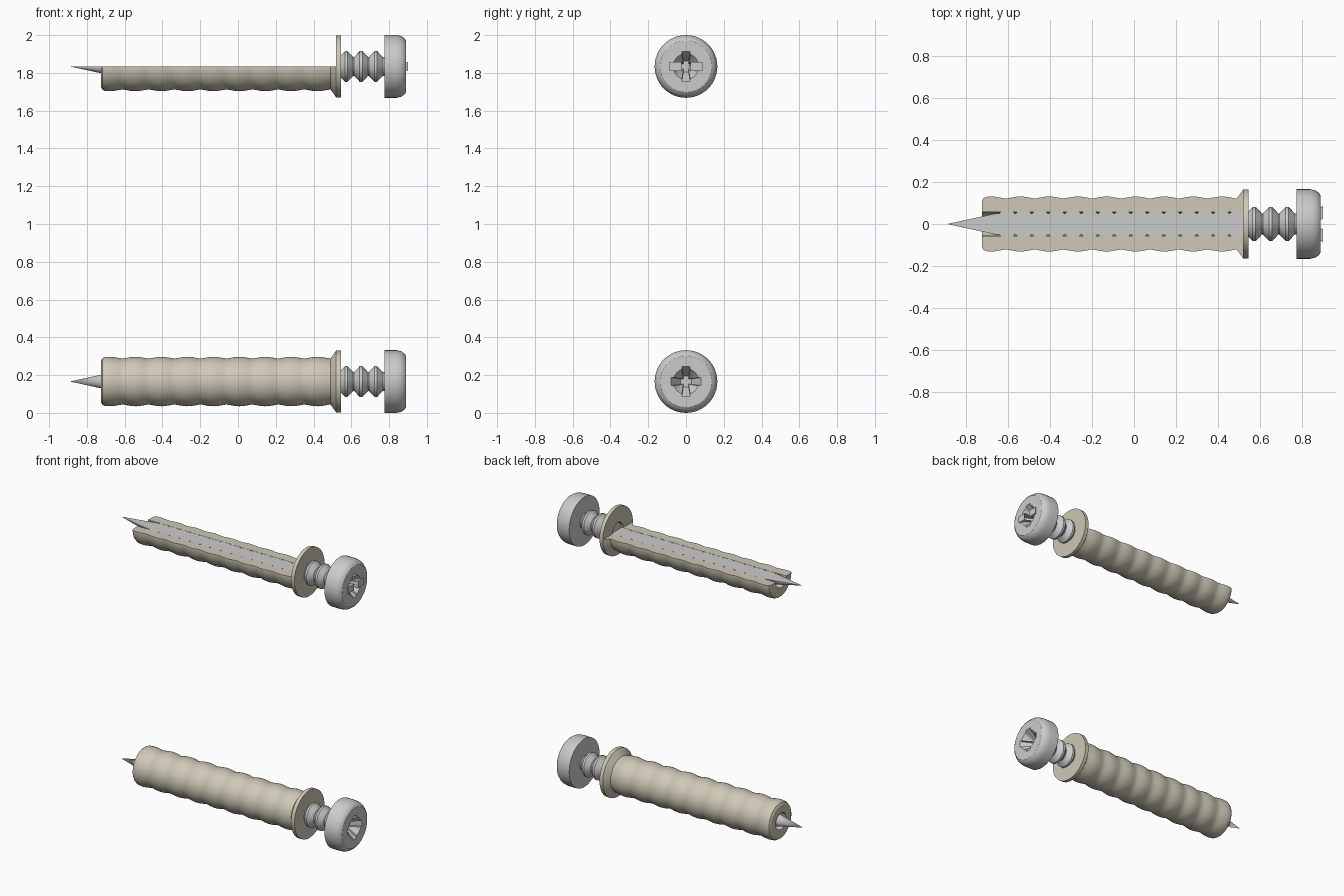
import bpy, bmesh, math
from mathutils import Matrix

if "Cube" in bpy.data.objects:
    bpy.data.objects.remove(bpy.data.objects["Cube"])

SEG = 48
R = 0.166            # head and collar radius
LOW, HIGH = R, 2 - R  # heights of the two screw axes

beige = bpy.data.materials.new("plug_plastic")
beige.diffuse_color = (0.62, 0.58, 0.47, 1)
beige.use_nodes = True
beige.node_tree.nodes["Principled BSDF"].inputs["Base Color"].default_value = beige.diffuse_color


def add_mesh(name, bm):
    bmesh.ops.recalc_face_normals(bm, faces=bm.faces)
    me = bpy.data.meshes.new(name)
    bm.to_mesh(me)
    bm.free()
    ob = bpy.data.objects.new(name, me)
    bpy.context.collection.objects.link(ob)
    return ob


def lathe(name, prof, z, closed=False):
    """Revolve an (x, radius) profile about the x axis at height z."""
    bm = bmesh.new()
    vs = [bm.verts.new((x, 0, r)) for x, r in prof]
    pairs = list(zip(vs, vs[1:])) + ([(vs[-1], vs[0])] if closed else [])
    edges = [bm.edges.new(p) for p in pairs]
    bmesh.ops.spin(bm, geom=vs + edges, cent=(0, 0, 0), axis=(1, 0, 0),
                   angle=2 * math.pi, steps=SEG, use_merge=True)
    bmesh.ops.remove_doubles(bm, verts=bm.verts, dist=1e-5)
    bmesh.ops.translate(bm, verts=bm.verts, vec=(0, 0, z))
    return add_mesh(name, bm)


def subtract(ob, cutter):
    mod = ob.modifiers.new("cut", 'BOOLEAN')
    mod.operation = 'DIFFERENCE'
    mod.solver = 'EXACT'
    mod.object = cutter
    bpy.context.view_layer.objects.active = ob
    bpy.ops.object.modifier_apply(modifier=mod.name)
    bpy.data.objects.remove(cutter)


def box_cutter(x0, x1, z0, z1):
    bm = bmesh.new()
    bmesh.ops.create_cube(bm, size=1, matrix=Matrix.Translation(((x0 + x1) / 2, 0, (z0 + z1) / 2))
                          @ Matrix.Diagonal((x1 - x0, 1, z1 - z0, 1)))
    return add_mesh("cutter", bm)


def arm_cutter(z, turn):
    """Tapered slot of the cross recess, opening towards +x."""
    bm = bmesh.new()
    bmesh.ops.create_cube(bm, size=1)
    for v in bm.verts:
        outer = v.co.x > 0
        long, wide = (0.087, 0.023) if outer else (0.03, 0.014)
        v.co = (0.90 if outer else 0.82,
                math.copysign(long, v.co.y), math.copysign(wide, v.co.z))
    bmesh.ops.transform(bm, verts=bm.verts, matrix=Matrix.Translation((0, 0, z))
                        @ Matrix.Rotation(turn, 4, 'X'))
    return add_mesh("cutter", bm)


def smooth(ob):
    bpy.ops.object.select_all(action='DESELECT')
    ob.select_set(True)
    bpy.context.view_layer.objects.active = ob
    bpy.ops.object.shade_smooth_by_angle(angle=math.radians(25))


# Threaded shank: pointed tip, then repeated ridges up to the head
shank_prof = [(-0.89, 0), (-0.66, 0.05)]
pitch, first = 0.0785, 0.73 - 17 * 0.0785
for i in range(18):
    c = first + i * pitch
    shank_prof += [(c - 0.037, 0.05), (c - 0.007, 0.081), (c + 0.007, 0.081), (c + 0.037, 0.05)]
shank_prof += [(0.80, 0.05), (0.80, 0)]

# Head with a rounded rim
head_prof = [(0.775, 0), (0.775, R), (0.84, R), (0.865, 0.16), (0.882, 0.148), (0.89, 0.136), (0.89, 0)]

# Ribbed sleeve with collar, hollow along the axis
plug_prof = [(-0.725, 0.057), (-0.725, 0.108), (-0.718, 0.122)]
n = 72
for i in range(n + 1):
    x = -0.705 + i * 1.195 / n
    plug_prof.append((x, 0.1215 + 0.0095 * abs(math.cos(math.pi * (x + 0.68) / 0.1375)) ** 1.3))
plug_prof += [(0.52, R - 0.002), (0.545, R - 0.002), (0.545, 0.057)]

for label, z in (("whole", LOW), ("cutaway", HIGH)):
    shank = lathe("screw_shank_" + label, shank_prof, z)
    head = lathe("screw_head_" + label, head_prof, z)
    plug = lathe("wall_plug_" + label, plug_prof, z, closed=True)
    plug.data.materials.append(beige)

    # Cross recess in the head
    subtract(head, lathe("cutter", [(0.82, 0), (0.82, 0.018), (0.90, 0.075), (0.90, 0)], z))
    for turn in (0, math.pi / 2):
        subtract(head, arm_cutter(z, turn))

    # Upper model is sliced open along its axis, leaving the collar disc whole
    if label == "cutaway":
        subtract(plug, box_cutter(-1.2, 0.52, z, z + 0.5))
        subtract(shank, box_cutter(-1.2, 0.53, z - 0.0008, z + 0.5))

    for ob in (shank, head, plug):
        smooth(ob)
